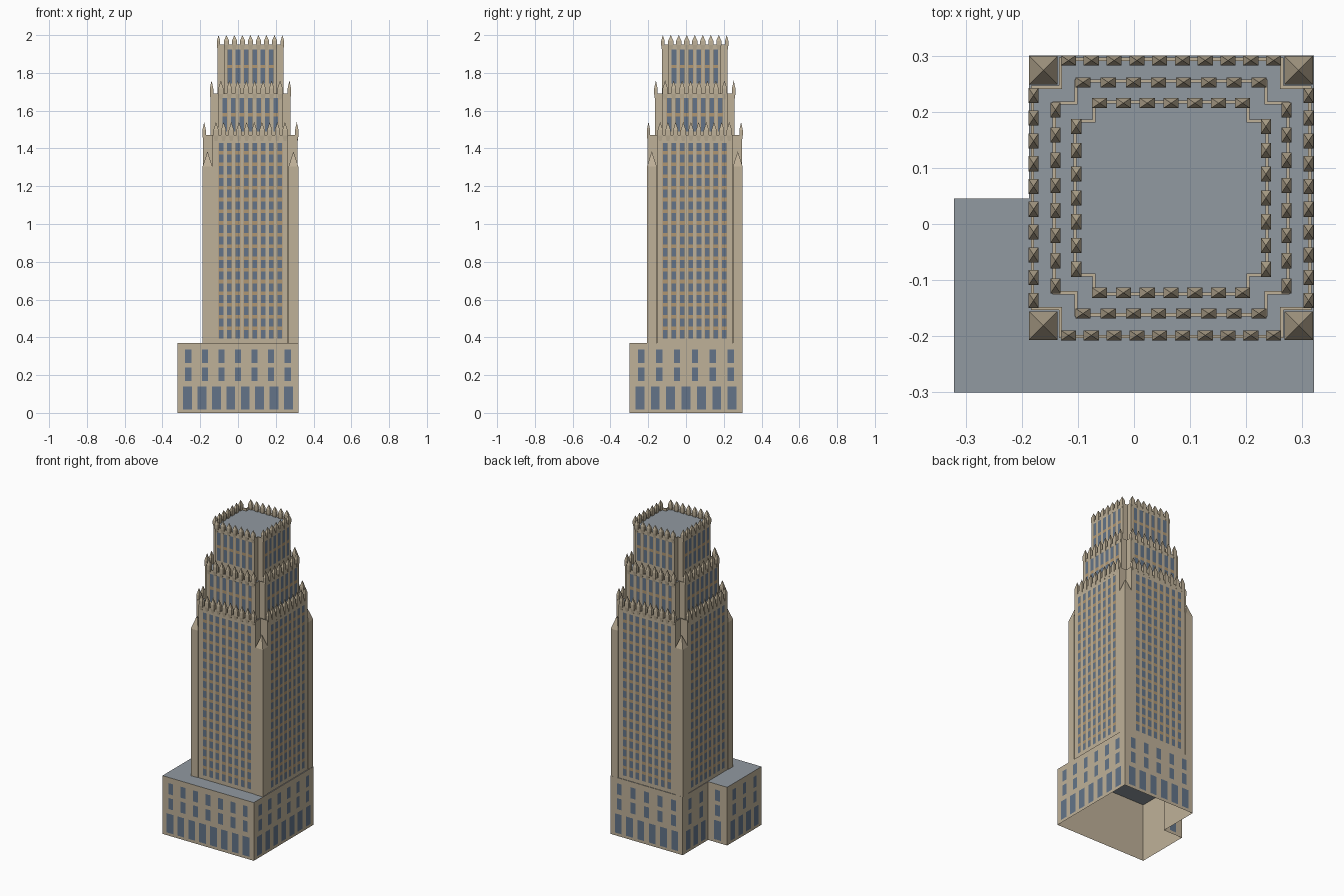
import bpy, bmesh
from mathutils import Vector

if "Cube" in bpy.data.objects:
    bpy.data.objects.remove(bpy.data.objects["Cube"])


def material(name, rgb):
    m = bpy.data.materials.new(name)
    m.diffuse_color = (*rgb, 1)
    m.use_nodes = True
    m.node_tree.nodes["Principled BSDF"].inputs["Base Color"].default_value = m.diffuse_color
    return m


STONE = material("tan stone", (0.52, 0.44, 0.315))
ROOF = material("blue grey roof", (0.285, 0.32, 0.355))
GLASS = material("blue glass", (0.125, 0.175, 0.25))
BRONZE = material("brown spandrel", (0.44, 0.31, 0.17))

CX, CY = 0.066, 0.0465          # tower axis
SIDES = [(0, -1), (1, 0), (0, 1), (-1, 0)]


def finish(name, bm, mats):
    me = bpy.data.meshes.new(name)
    bm.to_mesh(me)
    bm.free()
    for m in mats:
        me.materials.append(m)
    ob = bpy.data.objects.new(name, me)
    bpy.context.collection.objects.link(ob)
    return ob


def block(name, outline, z0, z1, rim=0.0, drop=0.0):
    """Open-bottomed prism with a roof-coloured top, optionally sunk behind a parapet."""
    bm = bmesh.new()
    low = [bm.verts.new((x, y, z0)) for x, y in outline]
    high = [bm.verts.new((x, y, z1)) for x, y in outline]
    n = len(outline)
    for i in range(n):
        j = (i + 1) % n
        bm.faces.new((low[i], low[j], high[j], high[i]))
    top = bm.faces.new(high)
    bm.normal_update()
    if rim:
        bmesh.ops.inset_region(bm, faces=[top], thickness=rim)
        r = bmesh.ops.extrude_face_region(bm, geom=[top])
        new = [g for g in r["geom"] if isinstance(g, bmesh.types.BMVert)]
        bmesh.ops.translate(bm, verts=new, vec=(0, 0, -drop))
        if top.is_valid:
            bm.faces.remove(top)
        top = next(g for g in r["geom"] if isinstance(g, bmesh.types.BMFace))
    top.material_index = 1
    return finish(name, bm, [STONE, ROOF])


def plate(bm, origin, normal, u, width, z0, z1, lift):
    """Upright rectangle on a wall; u runs along the wall from origin."""
    nx, ny = normal
    t = Vector((-ny, nx, 0))
    c = Vector((origin[0], origin[1], 0)) + t * u + Vector((nx, ny, 0)) * lift
    pts = [c - t * width / 2 + Vector((0, 0, z0)), c + t * width / 2 + Vector((0, 0, z0)),
           c + t * width / 2 + Vector((0, 0, z1)), c - t * width / 2 + Vector((0, 0, z1))]
    bm.faces.new([bm.verts.new(p) for p in pts])


def stack(bm, rings, apex):
    """Four-sided rings (cx, cy, half x, half y, z) closed by a point."""
    prev = None
    for cx, cy, hx, hy, z in rings:
        cur = [bm.verts.new((cx + sx * hx, cy + sy * hy, z))
               for sx, sy in ((-1, -1), (1, -1), (1, 1), (-1, 1))]
        if prev:
            for i in range(4):
                j = (i + 1) % 4
                bm.faces.new((prev[i], prev[j], cur[j], cur[i]))
        else:
            bm.faces.new(cur[::-1])
        prev = cur
    tip = bm.verts.new(apex)
    for i in range(4):
        bm.faces.new((prev[i], prev[(i + 1) % 4], tip))


# L-shaped podium, open underneath
podium = [(-0.321, -0.3), (0.321, -0.3), (0.321, 0.3), (-0.187, 0.3),
          (-0.187, 0.045), (-0.321, 0.045)]
block("podium", podium, 0, 0.37)

# podium windows: tall ground floor and two smaller rows on every wall
bm = bmesh.new()
for i, a in enumerate(podium):
    a, b = Vector(a), Vector(podium[(i + 1) % len(podium)])
    d = (b - a).normalized()
    length, mid = (b - a).length, (a + b) / 2
    for bay, width, rows in ((0.08, 0.047, [(0.018, 0.14)]),
                             (0.09, 0.034, [(0.17, 0.24), (0.265, 0.335)])):
        n = int(length / bay)
        step = (length - 0.03) / n
        for k in range(n):
            for z0, z1 in rows:
                plate(bm, mid, (d.y, -d.x), (k - (n - 1) / 2) * step, width, z0, z1, 0.0015)
finish("podium_windows", bm, [GLASS])

# tiers: name, half size, arm half width, base, top, tip, pinnacles, spacing,
#        window columns, column spacing, window rows (first z, pitch, height, count)
TIERS = [
    ("shaft", 0.250, 0.200, 0.37, 1.47, 1.54, 10, 0.0406, 8, 0.0445, (0.395, 0.0620, 0.043, 17)),
    ("middle_tier", 0.211, 0.172, 1.455, 1.69, 1.76, 8, 0.0448, 7, 0.0450, (1.49, 0.098, 0.078, 2)),
    ("upper_tier", 0.174, 0.140, 1.675, 1.95, 2.00, 7, 0.0424, 6, 0.0440, (1.745, 0.098, 0.080, 2)),
]
for name, h, a, z0, z1, tip, pn, ps, wn, ws, (wz, pitch, wh, rows) in TIERS:
    # cross-shaped body with a parapet
    quarter = [(a, -h), (a, -a), (h, -a)]
    outline = []
    for _ in range(4):
        outline += [(CX + x, CY + y) for x, y in quarter]
        quarter = [(-y, x) for x, y in quarter]
    block(name, outline, z0, z1, 0.008, 0.015)

    glass, strips, crown = bmesh.new(), bmesh.new(), bmesh.new()
    for nx, ny in SIDES:
        wall = (CX + nx * h, CY + ny * h)
        # window columns over brown spandrel strips
        for k in range(wn):
            u = (k - (wn - 1) / 2) * ws
            plate(strips, wall, (nx, ny), u, 0.028, wz, wz + pitch * (rows - 1) + wh, 0.001)
            for r in range(rows):
                plate(glass, wall, (nx, ny), u, 0.024, wz + r * pitch, wz + r * pitch + wh, 0.002)
        # pointed pinnacles along the parapet
        for k in range(pn):
            u = (k - (pn - 1) / 2) * ps
            rings = []
            for depth, wide, z in ((0.005, 0.007, z1 - 0.03), (0.009, 0.0135, z1 - 0.002),
                                   (0.009, 0.0135, z1 + (tip - z1) * 0.4)):
                off = h - 0.005
                x = CX + nx * off - ny * u
                y = CY + ny * off + nx * u
                hx, hy = (depth, wide) if nx else (wide, depth)
                rings.append((x, y, hx, hy, z))
            stack(crown, rings, (x, y, tip))
    finish(name + "_spandrels", strips, [BRONZE])
    finish(name + "_windows", glass, [GLASS])
    finish(name + "_pinnacles", crown, [STONE])

# corner piers with pyramid caps
bm = bmesh.new()
for sx in (-1, 1):
    for sy in (-1, 1):
        x, y = CX + sx * 0.2275, CY + sy * 0.2275
        stack(bm, [(x, y, 0.0255, 0.0255, 0.37), (x, y, 0.0255, 0.0255, 1.305)], (x, y, 1.385))
finish("corner_piers", bm, [STONE])
